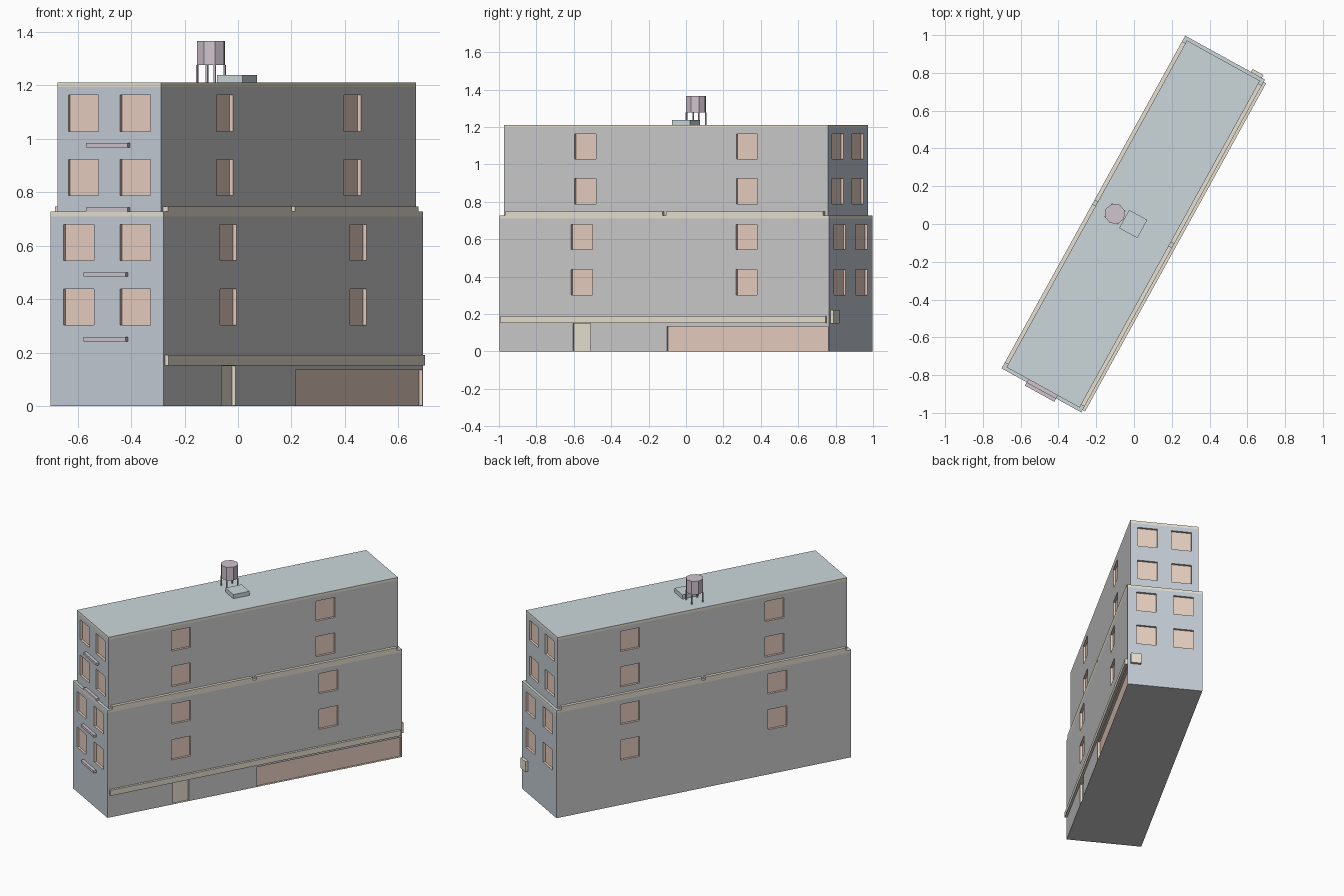
import bpy, bmesh, math

if "Cube" in bpy.data.objects:
    bpy.data.objects.remove(bpy.data.objects["Cube"])

ROT = math.radians(-28.9)      # whole building is turned on the plot
OFFSET = (-0.004, 0, 0)


def material(name, r, g, b):
    m = bpy.data.materials.new(name)
    m.diffuse_color = (r, g, b, 1)
    m.use_nodes = True
    m.node_tree.nodes["Principled BSDF"].inputs["Base Color"].default_value = m.diffuse_color
    return m


WALL = material("wall_grey", 0.69, 0.69, 0.69)
SLATE = material("end_wall_slate", 0.55, 0.60, 0.66)
TRIM = material("tan_trim", 0.80, 0.75, 0.64)
ROOF = material("roof_blue_grey", 0.60, 0.68, 0.71)
GLASS = material("window_salmon", 0.80, 0.62, 0.53)
MAUVE = material("mauve_metal", 0.62, 0.55, 0.61)


def add_box(bm, x0, x1, y0, y1, z0, z1, mat=0):
    verts = bmesh.ops.create_cube(bm, size=1)["verts"]
    for v in verts:
        v.co = ((x0 + x1) / 2 + v.co.x * (x1 - x0),
                (y0 + y1) / 2 + v.co.y * (y1 - y0),
                (z0 + z1) / 2 + v.co.z * (z1 - z0))
    faces = {f for v in verts for f in v.link_faces}
    for f in faces:
        f.material_index = mat
    return faces


def finish(bm, name, *mats):
    bm.normal_update()
    me = bpy.data.meshes.new(name)
    bm.to_mesh(me)
    bm.free()
    for m in mats:
        me.materials.append(m)
    ob = bpy.data.objects.new(name, me)
    bpy.context.collection.objects.link(ob)
    ob.rotation_euler.z = ROT
    ob.location = OFFSET
    return ob


def boxes(name, mat, *dims):
    bm = bmesh.new()
    for d in dims:
        add_box(bm, *d)
    return finish(bm, name, mat)


def storey_block(name, a, b, z0, z1, rows, extra=()):
    """Two-storey block, half size a x b, with recessed windows and a trim band."""
    band = 0.017
    bm = bmesh.new()
    for f in add_box(bm, -a, a, -b, b, z0, z1 - band):
        f.normal_update()
        f.material_index = 1 if abs(f.normal.y) > 0.5 else 0
    walls = finish(bm, name + "_walls", WALL, SLATE, GLASS, TRIM)

    # window openings, cut 0.015 deep on all four sides
    d, o, w, h = 0.015, 0.03, 0.065, 0.0675
    bm = bmesh.new()
    for z in rows:
        for s in (-1, 1):
            for c in (-0.5, 0.5):
                xs = sorted((s * (a - d), s * (a + o)))
                add_box(bm, *xs, c * b - w, c * b + w, z - h, z + h)
                ys = sorted((s * (b - d), s * (b + o)))
                add_box(bm, c * a - w, c * a + w, *ys, z - h, z + h)
    for y0, y1, zt, mat in extra:
        add_box(bm, a - d, a + o, y0, y1, 0.001, zt, mat)
    cutter = finish(bm, name + "_cutter", GLASS, TRIM)
    cutter.hide_render = True
    mod = walls.modifiers.new("openings", 'BOOLEAN')
    mod.operation = 'DIFFERENCE'
    mod.solver = 'EXACT'
    mod.material_mode = 'TRANSFER'
    mod.object = cutter
    bpy.context.view_layer.update()
    bpy.context.view_layer.objects.active = walls
    bpy.ops.object.modifier_apply(modifier=mod.name)
    bpy.data.objects.remove(cutter)

    # trim band with the roof surface on top
    bm = bmesh.new()
    for f in add_box(bm, -a, a, -b, b, z1 - band, z1):
        f.normal_update()
        f.material_index = 1 if f.normal.z > 0.5 else 0
    finish(bm, name + "_cornice", TRIM, ROOF)


A, B = 0.241, 1.006            # lower block half size
UA, UB = 0.221, 0.988          # upper block half size
storey_block("lower", A, B, 0, 0.727, (0.37, 0.6115),
             [(0.016, 1.0, 0.134, 0), (-0.558, -0.449, 0.15, 1)])   # shopfront, door
storey_block("upper", UA, UB, 0.727, 1.21, (0.8555, 1.0955))

# low parapets on the long setbacks, split in the middle
for side, s in (("right", 1), ("left", -1)):
    xs = sorted((s * UA, s * A))
    boxes(side + "_parapet", TRIM,
          (*xs, -0.971, -0.012, 0.727, 0.747), (*xs, 0.012, 0.971, 0.727, 0.747))

# shopfront canopy and the small box on the back wall
boxes("canopy", TRIM, (A, A + 0.015, -0.992, 0.992, 0.152, 0.19))
boxes("back_wall_box", TRIM, (0.156, 0.222, B, B + 0.018, 0.15, 0.22))

# fire escape landings on the front end wall
for i, (z, y) in enumerate(((0.25, B), (0.492, B), (0.7345, UB), (0.9755, UB))):
    boxes(f"landing_{i + 1}", MAUVE, (-0.089, 0.089, -y - 0.02, -y, z - 0.008, z + 0.008))

# roof hatch
boxes("roof_hatch", ROOF, (-0.055, 0.055, -0.055, 0.055, 1.21, 1.238))

# water tank: eight-sided drum on four legs
TX = -0.111
bm = bmesh.new()
bmesh.ops.create_cone(bm, cap_ends=True, segments=8, radius1=0.055, radius2=0.055, depth=0.09)
bmesh.ops.translate(bm, vec=(TX, 0, 1.321), verts=bm.verts)
finish(bm, "water_tank", MAUVE)
e, t = 0.038, 0.0035
boxes("tank_legs", MAUVE, *[(TX + sx * e - t, TX + sx * e + t, sy * e - t, sy * e + t, 1.21, 1.276)
                            for sx in (-1, 1) for sy in (-1, 1)])
